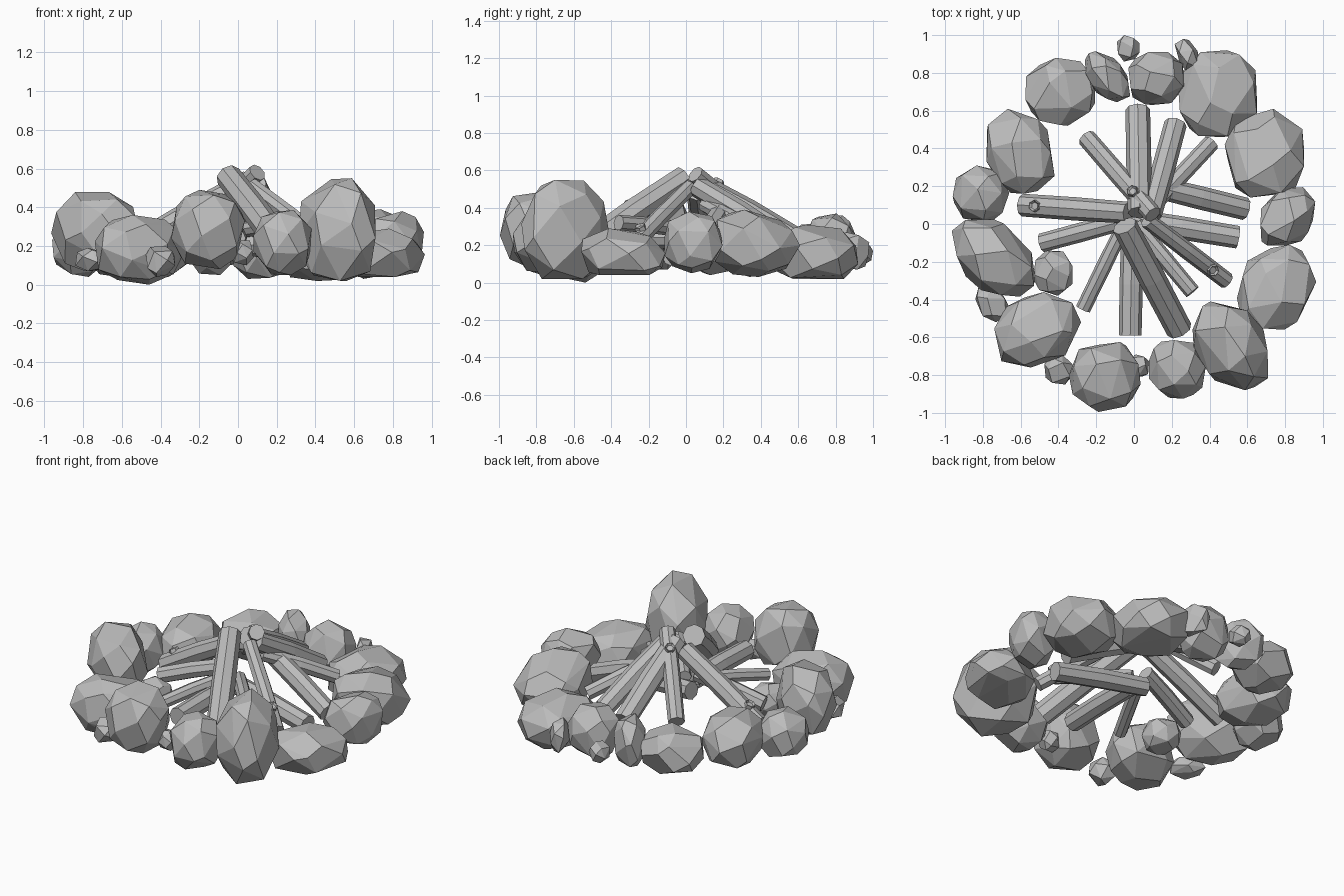
import bpy, bmesh, math, random
from mathutils import Vector

cube = bpy.data.objects.get("Cube")
if cube:
    bpy.data.objects.remove(cube, do_unlink=True)

GREY = (0.5, 0.5, 0.5, 1)
mat = bpy.data.materials.new("plain grey")
mat.use_nodes = True
mat.diffuse_color = GREY
bsdf = mat.node_tree.nodes["Principled BSDF"]
bsdf.inputs["Base Color"].default_value = GREY
bsdf.inputs["Roughness"].default_value = 0.8


def finish(bm, name):
    bmesh.ops.recalc_face_normals(bm, faces=bm.faces)
    mesh = bpy.data.meshes.new(name)
    bm.to_mesh(mesh)
    bm.free()
    mesh.materials.append(mat)
    obj = bpy.data.objects.new(name, mesh)
    bpy.context.collection.objects.link(obj)
    return obj


def rock(name, x, y, rx, ry, low, high, lean=0, floor=-1, tilt=0):
    """Faceted boulder: hull of jittered sphere points, fitted to its extents.
    Points under floor are levelled to give a flat base; tilt slopes the top."""
    count = 15 if rx < 0.1 else 26
    turn = random.uniform(0, math.tau)
    pts = []
    for i in range(count):
        z = 1 - 2 * (i + 0.5) / count
        a = turn + i * math.pi * (3 - math.sqrt(5))
        r = math.sqrt(1 - z * z)
        p = Vector((r * math.cos(a), r * math.sin(a), z))
        p += Vector([random.uniform(-0.17, 0.17) for _ in range(3)])
        p.normalize()
        p = Vector([math.copysign(abs(c) ** 0.9, c) for c in p])
        p.x += lean * p.y
        p.z = max(p.z, floor) + tilt * p.y * (p.z > 0)
        pts.append(p)
    centre = (x, y, (low + high) / 2)
    half = (rx, ry, (high - low) / 2)
    for k in range(3):
        a, b = min(p[k] for p in pts), max(p[k] for p in pts)
        for p in pts:
            p[k] = centre[k] + half[k] * (2 * (p[k] - a) / (b - a) - 1)
    bm = bmesh.new()
    for p in pts:
        bm.verts.new(p)
    bmesh.ops.convex_hull(bm, input=bm.verts)
    loose = [v for v in bm.verts if not v.link_faces]
    bmesh.ops.delete(bm, geom=loose, context='VERTS')
    # Merge nearly level triangles into broader facets
    bmesh.ops.dissolve_limit(bm, angle_limit=math.radians(11),
                             verts=bm.verts, edges=bm.edges)
    finish(bm, name)


def tube(name, rings, sides):
    """Capped prism through (centre, radius) rings."""
    axis = (rings[-1][0] - rings[0][0]).normalized()
    u = axis.cross(Vector((0, 0, 1))).normalized()
    w = u.cross(axis)
    bm = bmesh.new()
    loops = []
    for c, r in rings:
        loops.append([bm.verts.new(c + r * (u * math.cos(t) + w * math.sin(t)))
                      for t in [math.tau * i / sides for i in range(sides)]])
    for a, b in zip(loops, loops[1:]):
        for i in range(sides):
            j = (i + 1) % sides
            bm.faces.new((a[i], a[j], b[j], b[i]))
    bm.faces.new(loops[0])
    bm.faces.new(loops[-1])
    finish(bm, name)


def log(name, outer, inner, radius, knot=None):
    a, b = Vector(outer), Vector(inner)
    mid = a.lerp(b, 0.5) + Vector((0, 0, 0.006))
    tube(name, [(a, radius), (mid, radius * 1.03), (b, radius * 0.96)], 8)
    if knot:
        # Short branch stub standing out of the bark
        d = (b - a).normalized()
        up = (Vector((0, 0, 1)) - d * d.z).normalized()
        p = a.lerp(b, knot)
        tip = p + up * (radius + 0.015)
        tube(name + "_knot", [(p, 0.036), (tip, 0.03),
                              (tip - up * 0.012, 0.02)], 6)


random.seed(11)

# Ring of stones: x, y, half width, half depth, bottom, top, lean, floor, tilt
stones = [
    (-.39, .70, .185, .18, .04, .32, 0),
    (-.14, .78, .12, .135, .05, .36, -.5),
    (-.03, .93, .06, .07, .10, .22, 0),
    (.12, .77, .15, .14, .03, .37, 0),
    (.28, .89, .065, .09, .07, .27, -.5),
    (.44, .69, .21, .23, .02, .31, 0, -.8),
    (.69, .375, .21, .235, .03, .39, 0, -1, -.25),
    (.815, .04, .145, .155, .05, .38, .25),
    (.755, -.335, .21, .225, .04, .29, .2, -.7, -.15),
    (.51, -.645, .20, .235, .02, .55, -.3, -.85),
    (.23, -.77, .15, .155, .05, .385, 0),
    (.02, -.75, .06, .06, .10, .23, 0),
    (-.155, -.81, .19, .185, .08, .49, 0),
    (-.40, -.77, .075, .08, .04, .20, 0),
    (-.51, -.56, .23, .20, 0, .36, .2),
    (-.75, -.42, .09, .10, .07, .19, -.3),
    (-.43, -.26, .105, .12, .05, .26, 0),
    (-.745, -.18, .22, .205, .07, .48, -.4),
    (-.81, .16, .15, .15, .04, .35, 0),
    (-.60, .385, .18, .225, .03, .36, -.2),
]
for i, s in enumerate(stones):
    rock(f"stone_{i + 1}", *s)

# Upper logs, leaning together at the peak
log("upper_log_back", (.02, .605, .22), (.03, .06, .53), .065)
log("upper_log_back_right", (-.25, .455, .23), (.10, .05, .58), .05, .75)
log("upper_log_front", (.24, -.56, .18), (-.05, -.01, .56), .07)
log("upper_log_right", (-.59, .10, .17), (-.03, .06, .49), .06, .17)
log("upper_log_left", (.49, -.30, .18), (.07, .02, .51), .045, .22)
log("upper_log_back_left", (.22, .53, .22), (.09, .05, .52), .06)

# Lower logs, lying flatter in the gaps
log("lower_log_left", (.59, .08, .18), (.10, .20, .39), .06)
log("lower_log_far_left", (.41, .43, .23), (.10, .10, .42), .045)
log("lower_log_side", (.55, -.07, .145), (-.06, .03, .22), .06)
log("lower_log_front_left", (.31, -.36, .32), (.01, .0, .28), .042)
log("lower_log_front", (-.02, -.59, .24), (-.01, -.05, .24), .06)
log("lower_log_front_right", (-.27, -.45, .20), (-.06, -.02, .28), .04)
log("lower_log_far_right", (-.49, -.10, .20), (-.08, .01, .33), .05)
